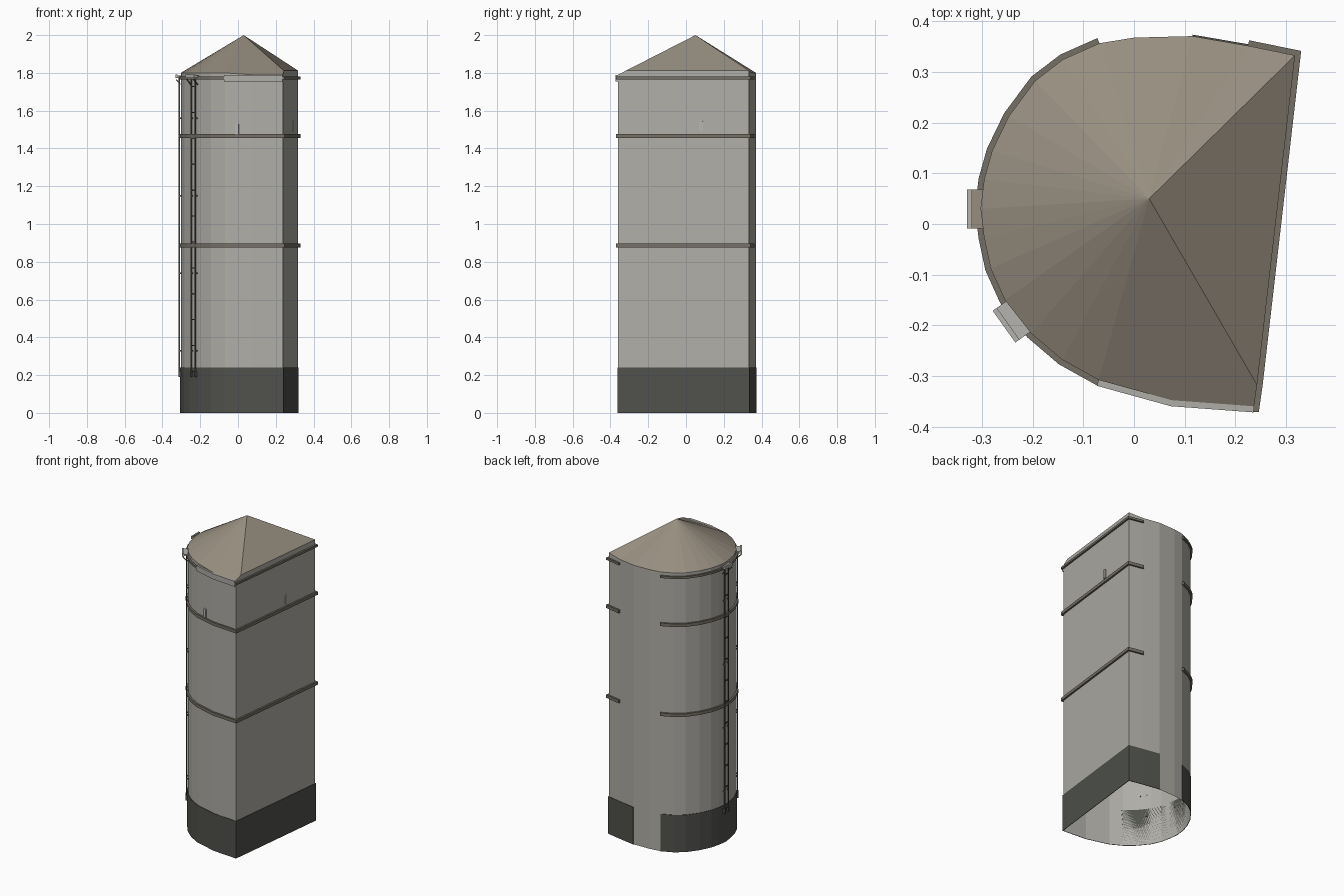
import bpy, bmesh, math
from mathutils import Vector, Matrix

cube = bpy.data.objects.get("Cube")
if cube:
    bpy.data.objects.remove(cube, do_unlink=True)


def material(name, rgb):
    m = bpy.data.materials.new(name)
    m.use_nodes = True
    m.diffuse_color = (*rgb, 1)
    m.node_tree.nodes["Principled BSDF"].inputs["Base Color"].default_value = (*rgb, 1)
    return m


WALL = material("pale_plaster", (0.43, 0.42, 0.385))
ROOF = material("brown_slate", (0.31, 0.27, 0.215))
BASE = material("dark_stone", (0.08, 0.083, 0.073))
BAND = material("band_brown", (0.18, 0.16, 0.13))
METAL = material("ladder_iron", (0.09, 0.088, 0.08))
TRIM = material("light_grey", (0.46, 0.455, 0.43))

# Footprint, clockwise from the back: flat side on +x, rounded side on -x
OUTLINE = [Vector(p) for p in (
    (.115, .371), (.225, .352), (.318, .333), (.243, -.318), (.237, -.36),
    (.075, -.348), (-.07, -.308), (-.142, -.268), (-.203, -.216),
    (-.255, -.15), (-.283, -.088), (-.296, -.027), (-.303, .03),
    (-.296, .088), (-.28, .145), (-.247, .213), (-.195, .283),
    (-.14, .325), (-.068, .357), (0, .368))]
APEX = (.03, .05, 2)


def eave(i):
    return {2: 1.812, 3: 1.812, 4: 1.79, 5: 1.79}.get(i, 1.8)


def finish(name, bm, mat, fix=True):
    if fix:
        bmesh.ops.recalc_face_normals(bm, faces=bm.faces)
    me = bpy.data.meshes.new(name)
    bm.to_mesh(me)
    bm.free()
    me.materials.append(mat)
    ob = bpy.data.objects.new(name, me)
    bpy.context.collection.objects.link(ob)
    return ob


def outward(path, i):
    """Mitred outward direction at a point of an open path."""
    normals = []
    for a, b in ((i - 1, i), (i, i + 1)):
        if a >= 0 and b < len(path):
            d = (path[b] - path[a]).normalized()
            normals.append(Vector((-d.y, d.x)))
    n = sum(normals, Vector((0, 0))).normalized()
    return n / n.dot(normals[0])


def strip(name, path, z0, z1, depth, mat):
    """Rectangular moulding that follows the wall."""
    bm = bmesh.new()
    rings = []
    for i, p in enumerate(path):
        q = p + outward(path, i) * depth
        rings.append([bm.verts.new((c.x, c.y, z)) for c, z in
                      ((p, z0), (q, z0), (q, z1), (p, z1))])
    for a, b in zip(rings, rings[1:]):
        for k in range(4):
            j = (k + 1) % 4
            bm.faces.new((a[k], a[j], b[j], b[k]))
    bm.faces.new(rings[0])
    bm.faces.new(rings[-1][::-1])
    return finish(name, bm, mat)


def frame(x, y, angle):
    """Local axes on the wall: x along it, y outward, z up."""
    return Matrix.Translation((x, y, 0)) @ Matrix.Rotation(angle - math.pi / 2, 4, 'Z')


def add_box(bm, mat4, centre, size):
    m = mat4 @ Matrix.Translation(centre) @ Matrix.Diagonal((*size, 1))
    bmesh.ops.create_cube(bm, size=1, matrix=m)


# Tower wall, open underneath
bm = bmesh.new()
low = [bm.verts.new((p.x, p.y, 0)) for p in OUTLINE]
top = [bm.verts.new((p.x, p.y, eave(i))) for i, p in enumerate(OUTLINE)]
for i in range(len(low)):
    j = (i + 1) % len(low)
    bm.faces.new((low[j], low[i], top[i], top[j]))
finish("tower_wall", bm, WALL, fix=False)

# Faceted roof
bm = bmesh.new()
peak = bm.verts.new(APEX)
rim = [bm.verts.new((p.x, p.y, eave(i))) for i, p in enumerate(OUTLINE)]
for i in range(len(rim)):
    bm.faces.new((rim[(i + 1) % len(rim)], rim[i], peak))
finish("roof", bm, ROOF, fix=False)

# Plinth and bands, interrupted at the back
strip("plinth", OUTLINE[:-1], 0, .24, .003, BASE)
strip("lower_band", OUTLINE[1:-1], .876, .896, .011, BAND)
strip("upper_band", OUTLINE[1:-1], 1.456, 1.476, .011, BAND)
strip("eave_band", OUTLINE[1:-1], 1.766, 1.78, .011, BAND)
strip("front_fascia", OUTLINE[4:7], 1.755, 1.79, .012, WALL)


# Arched slit windows
def slit(name, place, z0):
    bm = bmesh.new()
    w, h = .01, .05
    pts = [(-w, 0), (w, 0)]
    pts += [(w * math.cos(t), h + w * math.sin(t))
            for t in (math.pi * k / 6 for k in range(7))]
    face = bm.faces.new([bm.verts.new((x, -.002, z0 + z)) for x, z in pts])
    ext = bmesh.ops.extrude_face_region(bm, geom=[face])
    moved = [v for v in ext["geom"] if isinstance(v, bmesh.types.BMVert)]
    bmesh.ops.translate(bm, verts=moved, vec=(0, .007, 0))
    bm.transform(place)
    finish(name, bm, TRIM)


flat_side = OUTLINE[3] - OUTLINE[2]
front_side = OUTLINE[6] - OUTLINE[5]


def facing(d):
    return math.atan2(d.x, -d.y)


slit("front_slit", frame(-.005, -.326, facing(front_side)), 1.476)
slit("side_slit", frame(.289, .08, facing(flat_side)), 1.49)


# Ladders with a small landing under the eave
def ladder(side, place, reach, tab):
    bm = bmesh.new()
    for s in (-1, 1):
        add_box(bm, place, (s * .019, .009, .99), (.006, .006, 1.58))
        add_box(bm, place, (s * .019, .006, .205), (.01, .016, .03))
        for k in range(4):
            add_box(bm, place, (s * .019, .004, .33 + k * .41), (.006, .012, .008))
    for k in range(12):
        add_box(bm, place, (0, .009, .22 + k * .137), (.038, .005, .006))
    # Diagonal struts
    for s in (-1, 1):
        tilt = place @ Matrix.Translation((s * .03, reach / 2, 1.752)) @ Matrix.Rotation(.8, 4, 'X')
        add_box(bm, tilt, (0, 0, 0), (.005, reach * 1.2, .005))
    finish(side + "_ladder", bm, METAL)
    bm = bmesh.new()
    add_box(bm, place, (0, (reach - .01) / 2 - .005, 1.78), (.077, reach, .012))
    finish(side + "_landing", bm, tab)
    bm = bmesh.new()
    add_box(bm, place, (0, reach - .005, 1.782), (.077, .01, .018))
    finish(side + "_landing_edge", bm, TRIM)


ladder("front", frame(-.229, -.183, math.atan2(-.58, -.81)), .034, TRIM)
ladder("side", frame(-.302, .03, math.pi), .028, ROOF)
